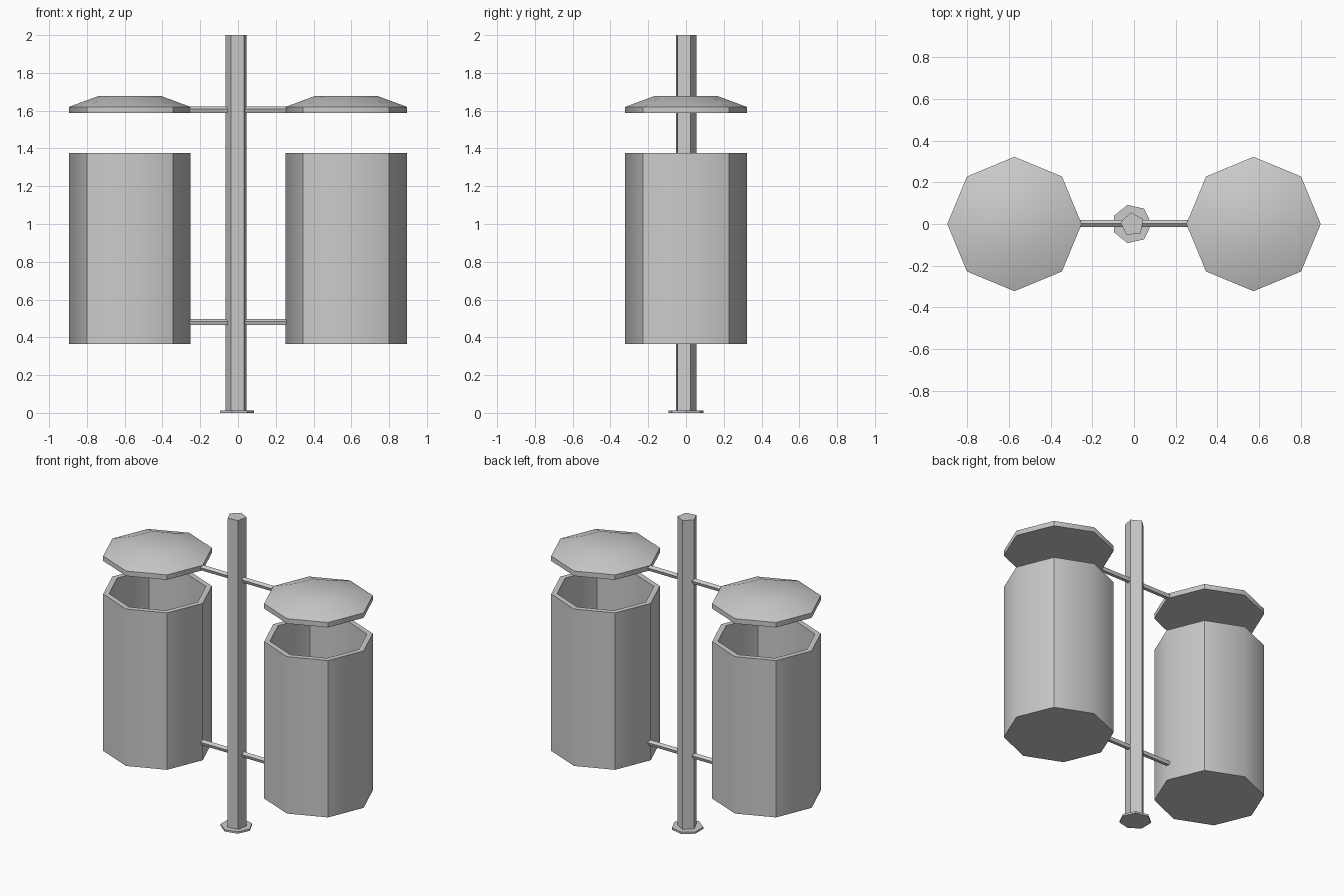
import bpy, bmesh
from math import cos, sin, pi, radians
from mathutils import Matrix

if "Cube" in bpy.data.objects:
    bpy.data.objects.remove(bpy.data.objects["Cube"], do_unlink=True)

GREY = (0.6, 0.6, 0.6, 1)
metal = bpy.data.materials.new("grey_metal")
metal.use_nodes = True
metal.diffuse_color = GREY
metal.node_tree.nodes["Principled BSDF"].inputs["Base Color"].default_value = GREY


def lathe(name, profile, sides, turn=0, location=(0, 0, 0), matrix=None, rounded=False):
    """Stack polygon rings of (radius, height) and close both ends."""
    bm = bmesh.new()
    rings = []
    for r, z in profile:
        angles = [radians(turn) + 2 * pi * i / sides for i in range(sides)]
        rings.append([bm.verts.new((r * cos(a), r * sin(a), z)) for a in angles])
    for low, high in zip(rings, rings[1:]):
        for i in range(sides):
            j = (i + 1) % sides
            bm.faces.new((low[i], low[j], high[j], high[i]))
    bm.faces.new(rings[0][::-1])
    bm.faces.new(rings[-1])
    bmesh.ops.recalc_face_normals(bm, faces=bm.faces)
    if rounded:
        # Smooth walls, with creases on rims and on the diagonal corners
        for f in bm.faces:
            f.smooth = True
        for e in bm.edges:
            a, b = e.verts
            upright = abs(a.co.z - b.co.z) > 0.02 and abs(a.co.x - b.co.x) < 0.001
            diagonal = abs(abs(a.co.x) - abs(a.co.y)) < 0.01
            if e.calc_face_angle(0) > radians(50) or (upright and diagonal):
                e.smooth = False
    if matrix:
        bm.transform(matrix)
    mesh = bpy.data.meshes.new(name)
    bm.to_mesh(mesh)
    bm.free()
    mesh.materials.append(metal)
    obj = bpy.data.objects.new(name, mesh)
    obj.location = location
    bpy.context.collection.objects.link(obj)
    return obj


# Central post and its foot plate
lathe("post", [(0.058, 0), (0.058, 2)], 5, 25, (-0.008, -0.002, 0))
lathe("foot_plate", [(0.094, 0), (0.094, 0.012)], 7, 0, (-0.01, 0, 0))

# Bins, lids and support rods on both sides
BIN = [(0.322, 0.365), (0.322, 1.375), (0.287, 1.375), (0.287, 0.40)]
LID = [(0.322, 1.588), (0.322, 1.62), (0.165, 1.678)]
for side, s in (("left", 1), ("right", -1)):
    spot = (s * 0.573, 0, 0)
    lathe(side + "_bin", BIN, 8, 0, spot, rounded=True)
    lathe(side + "_lid", LID, 8, 0, spot, rounded=True)
    for level, z in (("lower", 0.479), ("upper", 1.603)):
        lathe(f"{side}_{level}_rod", [(0.018, 0), (0.018, 0.265)], 5, 180,
              (0 if s > 0 else -0.265, 0.003, z), Matrix.Rotation(pi / 2, 4, "Y"))
